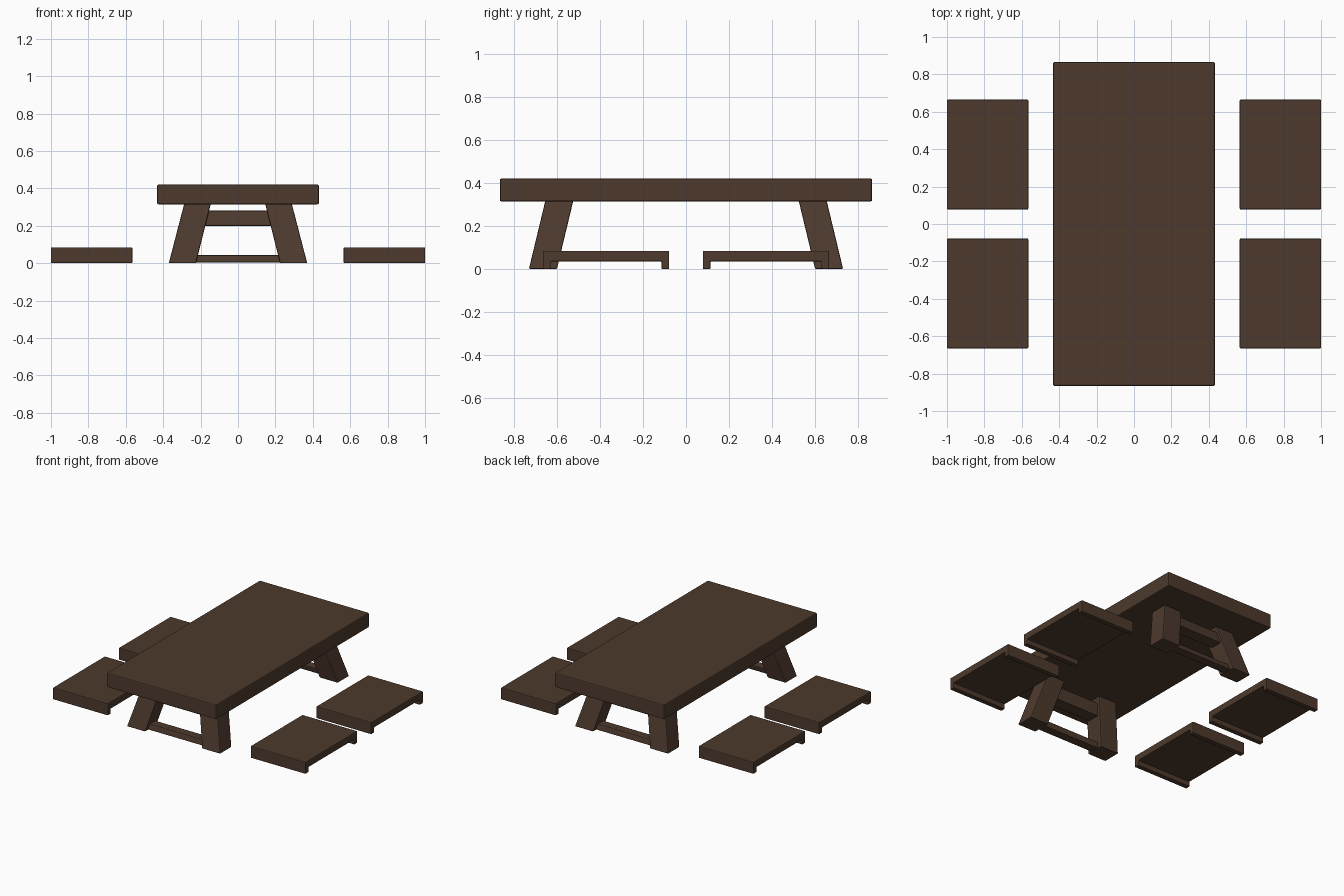
import bpy, bmesh

if "Cube" in bpy.data.objects:
    bpy.data.objects.remove(bpy.data.objects["Cube"])

wood = bpy.data.materials.new("dark_wood")
wood.diffuse_color = (0.075, 0.042, 0.026, 1)
wood.use_nodes = True
wood.node_tree.nodes["Principled BSDF"].inputs["Base Color"].default_value = wood.diffuse_color


def finish(name, bm, bevel):
    bmesh.ops.recalc_face_normals(bm, faces=bm.faces)
    me = bpy.data.meshes.new(name)
    bm.to_mesh(me)
    bm.free()
    me.materials.append(wood)
    ob = bpy.data.objects.new(name, me)
    bpy.context.collection.objects.link(ob)
    mod = ob.modifiers.new("soft_edges", 'BEVEL')
    mod.width = bevel
    mod.segments = 2
    mod.limit_method = 'ANGLE'
    return ob


def slanted_box(name, bottom, top, z0, z1, bevel=0.006):
    """Box between two rectangles (x0, x1, y0, y1) at heights z0 and z1."""
    bm = bmesh.new()
    rings = []
    for (x0, x1, y0, y1), z in ((bottom, z0), (top, z1)):
        rings.append([bm.verts.new((x, y, z)) for x, y in
                      ((x0, y0), (x1, y0), (x1, y1), (x0, y1))])
    lo, hi = rings
    bm.faces.new(lo)
    bm.faces.new(hi)
    for i in range(4):
        j = (i + 1) % 4
        bm.faces.new((lo[i], lo[j], hi[j], hi[i]))
    return finish(name, bm, bevel)


def span(a, b, s):
    return (a, b) if s > 0 else (-b, -a)


def seat(name, sx, sy):
    # Upside-down U profile in y/z, extruded along x
    y0, y1, t = 0.078, 0.665, 0.036
    prof = [(y0, 0), (y0 + t, 0), (y0 + t, 0.036), (y1 - t, 0.036),
            (y1 - t, 0), (y1, 0), (y1, 0.085), (y0, 0.085)]
    x0, x1 = span(0.565, 1.0, sx)
    bm = bmesh.new()
    face = bm.faces.new([bm.verts.new((x0, y * sy, z)) for y, z in prof])
    ext = bmesh.ops.extrude_face_region(bm, geom=[face])
    moved = [v for v in ext["geom"] if isinstance(v, bmesh.types.BMVert)]
    bmesh.ops.translate(bm, verts=moved, vec=(x1 - x0, 0, 0))
    return finish(name, bm, 0.005)


# Thick table top
top = (-0.433, 0.433, -0.865, 0.865)
slanted_box("table_top", top, top, 0.315, 0.42, 0.007)

for sy, end in ((-1, "front"), (1, "back")):
    for sx, side in ((-1, "left"), (1, "right")):
        # Legs splayed in both directions
        slanted_box(f"{end}_{side}_leg",
                    span(0.225, 0.37, sx) + span(0.60, 0.73, sy),
                    span(0.145, 0.287, sx) + span(0.523, 0.653, sy),
                    0, 0.32)
        seat(f"{end}_{side}_seat", sx, sy)
    # Cross bars joining each pair of legs
    slanted_box(f"{end}_upper_bar", (-0.21, 0.21) + span(0.575, 0.665, sy),
                (-0.19, 0.19) + span(0.555, 0.645, sy), 0.20, 0.282)
    slanted_box(f"{end}_lower_bar", (-0.26, 0.26) + span(0.635, 0.70, sy),
                (-0.25, 0.25) + span(0.625, 0.69, sy), 0.004, 0.044)
